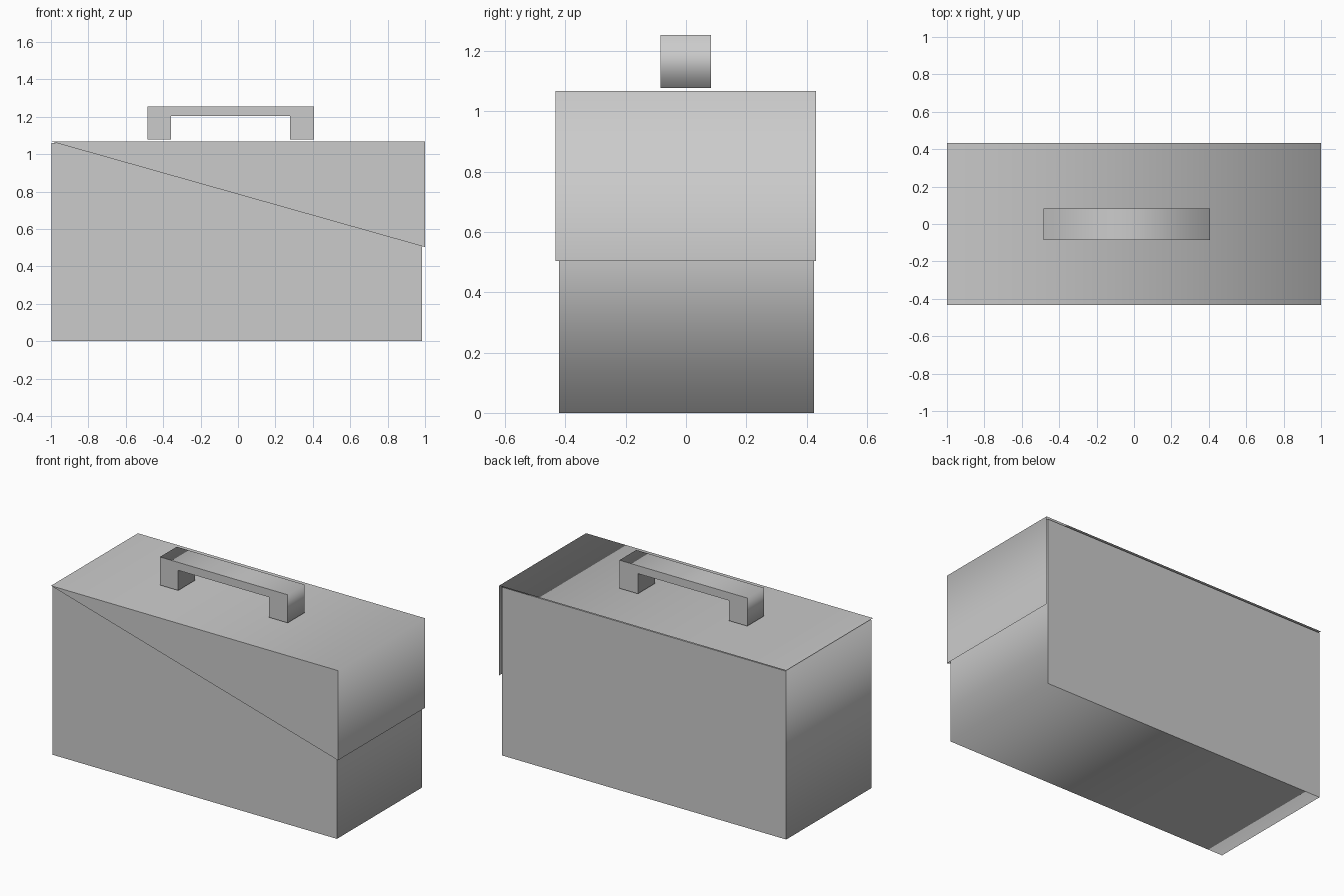
import bpy
import bmesh

if "Cube" in bpy.data.objects:
    bpy.data.objects.remove(bpy.data.objects["Cube"])


def band(name, profile, y0, y1, skip=(), back=True):
    """Extrude an xz profile along y: smooth outer band, flat sharp end caps."""
    bm = bmesh.new()
    front_v = [bm.verts.new((x, y0, z)) for x, z in profile]
    back_v = [bm.verts.new((x, y1, z)) for x, z in profile]
    caps = [bm.faces.new(front_v)]
    if back:
        caps.append(bm.faces.new(back_v[::-1]))
    n = len(profile)
    for i in range(n):
        if i in skip:
            continue
        j = (i + 1) % n
        f = bm.faces.new((front_v[j], front_v[i], back_v[i], back_v[j]))
        f.smooth = True
    for cap in caps:
        for e in cap.edges:
            e.smooth = False
    mesh = bpy.data.meshes.new(name)
    bm.to_mesh(mesh)
    bm.free()
    obj = bpy.data.objects.new(name, mesh)
    bpy.context.collection.objects.link(obj)
    return obj


# Case body, counter-clockwise seen from the front
band("case_body", [(-0.996, 0), (0.985, 0), (0.985, 1.06), (-0.996, 1.06)],
     -0.422, 0.425)

# Wedge lid shell: front triangle, top and right end, open below and behind
band("wedge_lid", [(-1, 1.068), (1, 0.503), (1, 1.068)],
     -0.433, 0.432, skip=(0,), back=False)

# Carry handle, a bracket floating just above the lid
band("carry_handle",
     [(-0.485, 1.077), (-0.357, 1.077), (-0.357, 1.204), (0.277, 1.204),
      (0.277, 1.077), (0.406, 1.077), (0.406, 1.254), (-0.485, 1.254)],
     -0.085, 0.083)
